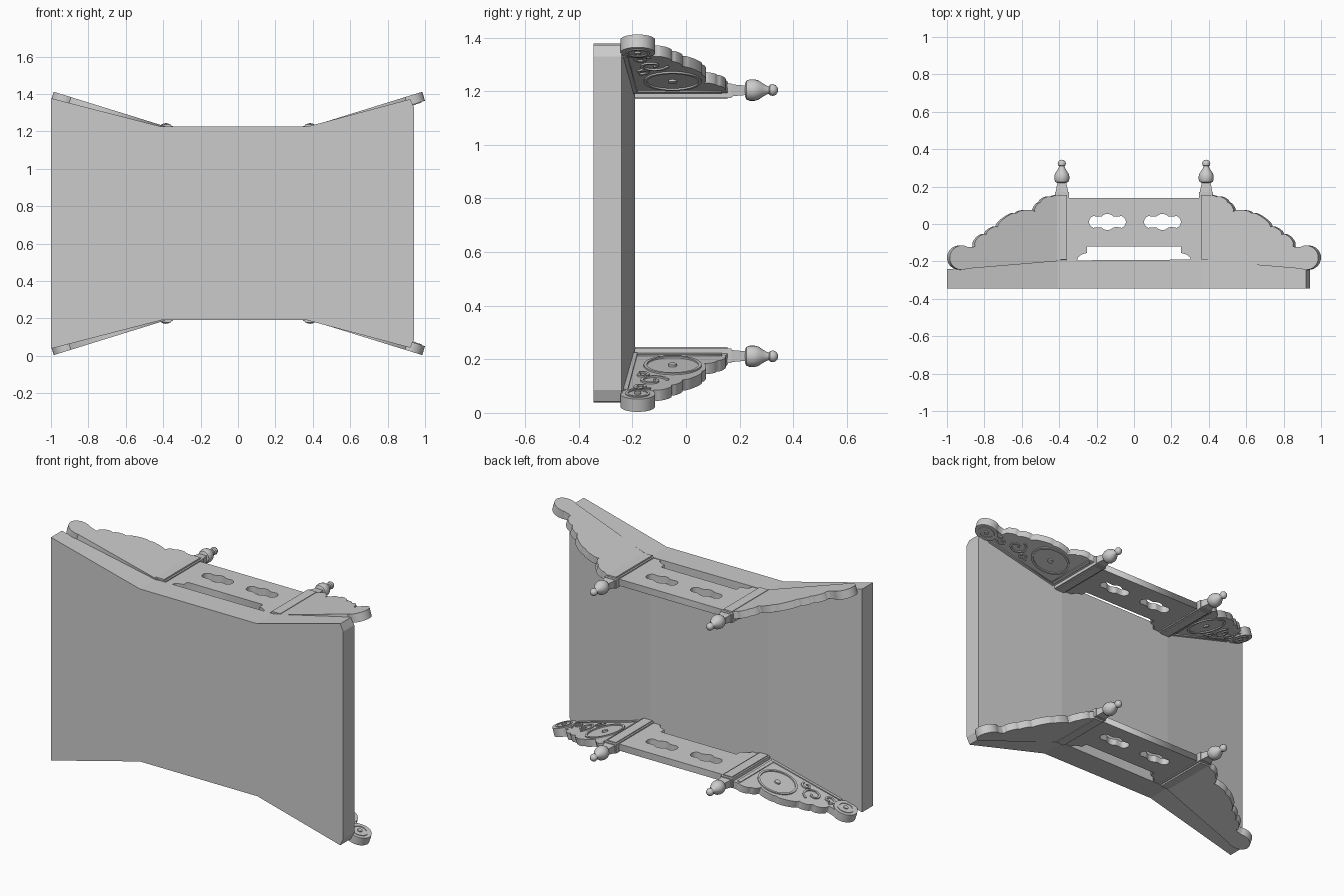
import bpy, bmesh, math
from mathutils import Vector

if "Cube" in bpy.data.objects:
    bpy.data.objects.remove(bpy.data.objects["Cube"])

MID = 0.7075          # height of the top/bottom symmetry plane
SL = 0.31             # rise of the sloping wings
NL = math.hypot(1, SL)


def finish(name, bm, axes=(True, False, True), smooth=False):
    """Make an object whose origin sits on the symmetry plane, then mirror it."""
    bmesh.ops.remove_doubles(bm, verts=bm.verts, dist=1e-5)
    bmesh.ops.recalc_face_normals(bm, faces=bm.faces)
    for v in bm.verts:
        v.co.z -= MID
    me = bpy.data.meshes.new(name)
    bm.to_mesh(me)
    bm.free()
    ob = bpy.data.objects.new(name, me)
    ob.location.z = MID
    bpy.context.collection.objects.link(ob)
    if any(axes):
        m = ob.modifiers.new("mirror", 'MIRROR')
        m.use_axis = axes
        m.use_mirror_merge = False
    if smooth:
        bpy.context.view_layer.objects.active = ob
        ob.select_set(True)
        bpy.ops.object.shade_smooth_by_angle(angle=math.radians(35))
        ob.select_set(False)
    return ob


def wing_map(x, y, t):
    """Point on the sloping wing, t = depth below its outer face."""
    return (x + t * SL / NL, y, 1.23 + SL * (x - 0.4) - t / NL)


def flat_map(x, y, t):
    return (x, y, 1.222 - t)


def plate(name, loops, t0, t1, mapping=wing_map, axes=(True, False, True)):
    """Filled flat outline (inner loops are holes) with thickness t0..t1."""
    cu = bpy.data.curves.new(name + "_outline", 'CURVE')
    cu.dimensions, cu.fill_mode, cu.extrude = '2D', 'BOTH', 0.01
    for loop in loops:
        sp = cu.splines.new('POLY')
        sp.points.add(len(loop) - 1)
        for p, c in zip(sp.points, loop):
            p.co = (c[0], c[1], 0, 1)
        sp.use_cyclic_u = True
    tmp = bpy.data.objects.new(name + "_outline", cu)
    bpy.context.collection.objects.link(tmp)
    dg = bpy.context.evaluated_depsgraph_get()
    me = bpy.data.meshes.new_from_object(tmp.evaluated_get(dg))
    bm = bmesh.new()
    bm.from_mesh(me)
    bpy.data.objects.remove(tmp)
    bpy.data.meshes.remove(me)
    for v in bm.verts:
        v.co = mapping(v.co.x, v.co.y, t0 if v.co.z > 0 else t1)
    return finish(name, bm, axes)


def circle(cx, cy, r, n=32):
    return [(cx + r * math.cos(2 * math.pi * i / n), cy + r * math.sin(2 * math.pi * i / n)) for i in range(n)]


def ribbon(pts, w):
    """Outline of a tapered-end stroke following pts."""
    left, right = [], []
    for i, p in enumerate(pts):
        a, b = Vector(pts[max(i - 1, 0)]), Vector(pts[min(i + 1, len(pts) - 1)])
        d = (b - a).normalized() * w / 2
        left.append((p[0] - d.y, p[1] + d.x))
        right.append((p[0] + d.y, p[1] - d.x))
    return left + right[::-1]


def spiral(cx, cy, r0, r1, a0, a1, n=22):
    out = []
    for i in range(n + 1):
        f = i / n
        r, a = r0 + (r1 - r0) * f, math.radians(a0 + (a1 - a0) * f)
        out.append((cx + r * math.cos(a), cy + r * math.sin(a)))
    return out


def scallop(cusps):
    """Bulging arcs between cusp points (x, y, bulge)."""
    out = []
    for (x0, y0, b), (x1, y1, _) in zip(cusps, cusps[1:]):
        d = Vector((x1 - x0, y1 - y0)).normalized()
        for i in range(8):
            f = i / 8
            k = b * math.sqrt(max(0, 1 - (2 * f - 1) ** 2))
            out.append((x0 + (x1 - x0) * f - d.y * k, y0 + (y1 - y0) * f + d.x * k))
    return out + [cusps[-1][:2]]


def box(bm, x0, x1, y0, y1, z0, z1):
    vs = bmesh.ops.create_cube(bm, size=1)['verts']
    for v in vs:
        v.co = (x1 if v.co.x > 0 else x0, y1 if v.co.y > 0 else y0, z1 if v.co.z > 0 else z0)
    return vs


# Main slab: cross-sections lofted along x
bm = bmesh.new()
rings = []
for x, yb, zt in [(-1, -.242, 1.377), (-.41, -.195, 1.225), (.37, -.19, 1.225), (.92, -.238, 1.372), (.94, -.24, 1.33)]:
    zb = 2 * MID - zt
    rings.append([bm.verts.new(c) for c in [(x, -.345, zb), (x, -.345, zt), (x, yb, zt), (x, yb, zb)]])
for a, b in zip(rings, rings[1:]):
    for i in range(4):
        j = (i + 1) % 4
        bm.faces.new((a[i], a[j], b[j], b[i]))
bm.faces.new(rings[0])
bm.faces.new(rings[-1])
finish("main_slab", bm, (False, False, False))

# Centre panels with lobed holes and a stepped notch
def lobed_hole(cx, cy, n=48):
    out = []
    for i in range(n):
        a = 2 * math.pi * i / n
        r = 0.043
        for ox, rad in ((-.066, .033), (.066, .033), (-.03, .03), (.03, .03)):
            disc = rad ** 2 - (ox * math.sin(a)) ** 2
            if disc > 0:
                r = max(r, ox * math.cos(a) + math.sqrt(disc))
        out.append((cx + r * math.cos(a), cy + r * math.sin(a)))
    return out

notch = [(.305, -.2), (.3, -.178), (.28, -.163), (.252, -.155), (.25, -.12)]
outline = [(-.36, .138), (-.36, -.2)] + [(-x, y) for x, y in notch] + notch[::-1] + [(.36, -.2), (.36, .138)]
plate("centre_panel", [outline, lobed_hole(-.142, .011), lobed_hole(.152, .011)], 0, .04,
      flat_map, (False, False, True))

# Posts: body, tapered nose, raised ribs
bm = bmesh.new()
box(bm, .347, .423, -.192, .17, 1.175, 1.228)
for v in box(bm, .35, .42, .165, .225, 1.18, 1.226):
    if v.co.y > .2:
        v.co.x = .386 + (v.co.x - .385) * .65
        v.co.z = 1.203 + (v.co.z - 1.203) * .75
box(bm, .357, .413, -.19, .155, 1.17, 1.237)
finish("post", bm)

# Turned finials
bm = bmesh.new()
prof = [(.218, 0), (.22, .024), (.225, .035), (.238, .04), (.256, .04), (.27, .036), (.285, .026), (.3, .017),
        (.309, .014), (.314, .02), (.325, .022), (.335, .018), (.342, .009), (.344, 0)]
vs = [bm.verts.new((.386, y, 1.204 + r)) for y, r in prof]
es = [bm.edges.new(e) for e in zip(vs, vs[1:])]
bmesh.ops.spin(bm, geom=vs + es, cent=(.386, 0, 1.204), axis=(0, 1, 0), angle=2 * math.pi, steps=20)
finish("finial", bm, smooth=True)

# Sloping scalloped wings with a round tip
edge = scallop([(.39, .155, .004), (.44, .145, .012), (.50, .115, .01), (.53, .066, .012), (.625, .06, .016),
                (.73, -.015, .012), (.79, -.055, .02), (.85, -.12, -.004), (.905, -.118, 0)])
plate("wing", [edge + [(.92, -.18), (.905, -.24), (.39, -.197)]], 0, .042)
plate("wing_tip", [circle(.92, -.18, .065)], 0, .05)

# Relief carving on the inner wing faces
T0, T1 = .038, .048
MX, MY = .56, -.05
plate("medallion_ring", [circle(MX, MY, .108, 40), circle(MX, MY, .096, 40)], T0, T1)
plate("medallion_button", [circle(MX, MY, .016, 16)], T0, T1 + .002)
plate("tip_ring", [circle(.92, -.18, .046), circle(.92, -.18, .036)], .046, .054)
plate("tip_button", [circle(.92, -.18, .013, 16)], .046, .056)
plate("border_strip", [ribbon([(.42, -.192), (.86, -.228)], .022)], T0, T1)
plate("post_strip", [ribbon([(.432, .135), (.432, -.18)], .018)], T0, T1)
for i, s in enumerate([(.745, -.125, .058, .01, 100, 520), (.82, -.165, .035, .008, 60, -330),
                       (.675, -.165, .03, .007, 200, -150)]):
    plate("scroll_%d" % i, [ribbon(spiral(*s), .011)], T0, T1)
